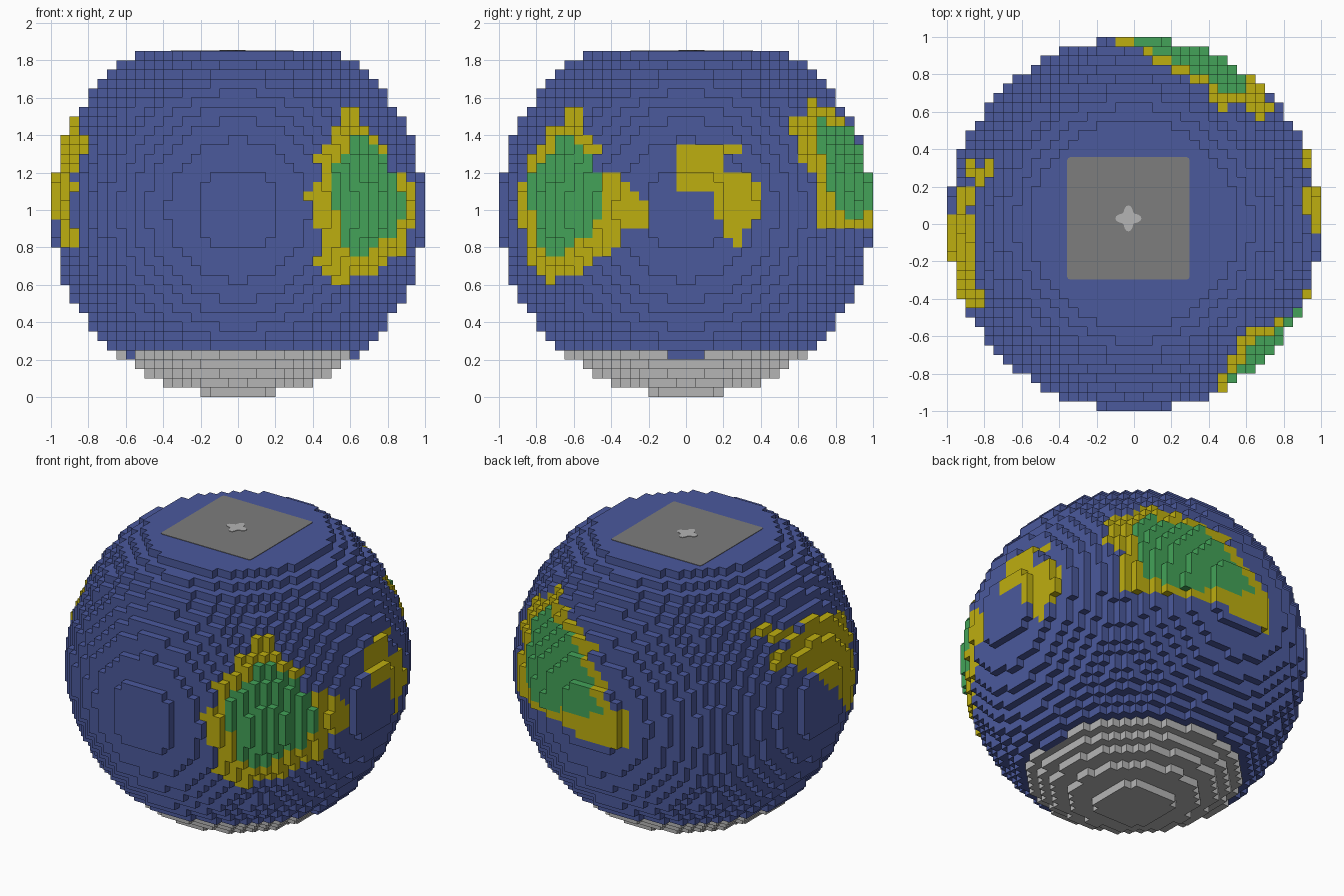
import bpy
import bmesh
from math import cos, sin, pi
from mathutils import Vector

CELL = 0.05                     # edge length of one block
HALF = 20                       # blocks from the centre to the surface
FLAT_TOP = 17                   # the ball is cut off above this layer
TOP_Z = (HALF + FLAT_TOP) * CELL

old_cube = bpy.data.objects.get("Cube")
if old_cube:
    bpy.data.objects.remove(old_cube, do_unlink=True)


def make_material(name, rgb):
    mat = bpy.data.materials.new(name)
    mat.use_nodes = True
    colour = (*rgb, 1.0)
    mat.diffuse_color = colour
    shader = mat.node_tree.nodes["Principled BSDF"]
    shader.inputs["Base Color"].default_value = colour
    shader.inputs["Roughness"].default_value = 0.9
    return mat


ocean_blue = make_material("ocean blue", (0.07, 0.10, 0.335))
sand_yellow = make_material("sand yellow", (0.515, 0.425, 0.005))
grass_green = make_material("grass green", (0.056, 0.365, 0.098))
ice_grey = make_material("ice grey", (0.46, 0.46, 0.46))
stone_grey = make_material("stone grey", (0.205, 0.205, 0.205))


def inside(u, v, outline):
    """Even-odd test of a point against a closed outline."""
    hit = False
    for (u1, v1), (u2, v2) in zip(outline, outline[1:] + outline[:1]):
        if (v1 > v) != (v2 > v) and u < u1 + (v - v1) * (u2 - u1) / (v2 - v1):
            hit = not hit
    return hit


# Coast outlines: distance along the coast, height
front_beach = [
    (0, 1.56), (-.15, 1.46), (-.3, 1.36), (-.43, 1.26), (-.44, 1.16),
    (-.52, 1.1), (-.5, 1), (-.44, .9), (-.42, .7), (-.28, .67),
    (-.18, .6), (-.1, .65), (.1, .65), (.25, .7), (.42, .75),
    (.57, .8), (.6, .89), (.78, .9), (.79, 1.05), (.66, 1.06),
    (.58, 1.2), (.34, 1.21), (.3, 1.35), (.15, 1.43), (.05, 1.55)]
front_meadow = [
    (-.05, 1.4), (-.1, 1.3), (-.32, 1.2), (-.37, 1.05), (-.28, .97),
    (-.24, .8), (-.12, .75), (.02, .76), (.16, .81), (.33, .88),
    (.44, .96), (.43, 1.19), (.32, 1.21), (.23, 1.3), (.1, 1.4)]
back_beach = [
    (.1, 1.5), (.13, 1.4), (.11, 1.26), (0, 1.2), (-.01, .9),
    (-.8, .9), (-.98, .85), (-1.19, .86), (-1.2, 1.03), (-1.05, 1.2),
    (-.85, 1.43), (-.5, 1.52), (-.22, 1.6), (-.12, 1.6), (-.08, 1.52)]
back_meadow = [
    (-.12, 1.38), (-.15, 1.22), (-.17, 1), (-.45, .95), (-.85, 1),
    (-1.12, 1.05), (-.9, 1.27), (-.65, 1.44), (-.2, 1.48)]
right_beach = [
    (-.05, 1.1), (-.05, 1.3), (0, 1.35), (.3, 1.35), (.3, 1.3),
    (.2, 1.3), (.2, 1.22), (.35, 1.22), (.4, 1.1), (.4, .95),
    (.3, .9), (.3, .8), (.25, .8), (.2, .9), (.15, 1), (.15, 1.1)]
left_beach = [
    (.4, 1.57), (.4, 1.5), (.16, 1.43), (.37, 1.4), (.37, 1.33),
    (.18, 1.27), (0, 1.15), (-.15, 1), (-.3, .81), (-.42, .81),
    (-.47, .95), (-.42, 1.2), (-.5, 1.35), (-.25, 1.42), (0, 1.52),
    (.05, 1.46), (.2, 1.5)]


def part_of(cell):
    """Choose the part a block belongs to from its position."""
    i, j, k = cell
    x, y, z = ((n + 0.5) * CELL for n in cell)
    z += HALF * CELL
    if k < -15:
        rim_gap = k == -16 and (i == 12 or (i == -12 and j < 0))
        return "ocean" if rim_gap else "polar_cap"
    if x > 0 and y < 0 and inside(x + y, z, front_beach):
        return "meadows" if inside(x + y, z, front_meadow) else "beaches"
    if y > 0 and x > -0.4 and inside(x - y, z, back_beach):
        return "meadows" if inside(x - y, z, back_meadow) else "beaches"
    if inside(y, z, right_beach if x > 0 else left_beach) and abs(x) > 0.6:
        return "beaches"
    return "ocean"


def solid(cell):
    i, j, k = cell
    radius_sq = sum((n + 0.5) ** 2 for n in cell)
    return k < FLAT_TOP and radius_sq <= HALF ** 2


def add_block_face(bm, cell, axis, side):
    """Add the outer square of a block on one side."""
    centre = Vector([(n + 0.5) * CELL for n in cell])
    centre.z += HALF * CELL
    normal, across = Vector((0, 0, 0)), Vector((0, 0, 0))
    normal[axis] = side
    across[(axis + 1) % 3] = 1
    up = normal.cross(across)
    corners = [across + up, up - across, -across - up, across - up]
    h = CELL / 2
    bm.faces.new([bm.verts.new(centre + (normal + c) * h) for c in corners])


def finish(bm, name, mat):
    mesh = bpy.data.meshes.new(name)
    bm.to_mesh(mesh)
    bm.free()
    mesh.materials.append(mat)
    obj = bpy.data.objects.new(name, mesh)
    bpy.context.collection.objects.link(obj)
    return obj


# Block globe: only the outward squares of each part
parts = {"ocean": ocean_blue, "polar_cap": ice_grey,
         "beaches": sand_yellow, "meadows": grass_green}
meshes = {name: bmesh.new() for name in parts}
span = range(-HALF, HALF)
blocks = {(i, j, k) for i in span for j in span for k in span
          if solid((i, j, k))}
for cell in sorted(blocks):
    open_sides = []
    for axis in range(3):
        for side in (-1, 1):
            neighbour = list(cell)
            neighbour[axis] += side
            if tuple(neighbour) not in blocks:
                open_sides.append((axis, side))
    if open_sides:
        bm = meshes[part_of(cell)]
        for axis, side in open_sides:
            add_block_face(bm, cell, axis, side)
for name, mat in parts.items():
    bm = meshes[name]
    bmesh.ops.remove_doubles(bm, verts=bm.verts, dist=CELL / 100)
    finish(bm, name, mat)


def add_plate(name, outline, bottom, thickness, mat):
    """Thin flat plate with the given outline."""
    bm = bmesh.new()
    base = bm.faces.new([bm.verts.new((x, y, bottom)) for x, y in outline])
    grown = bmesh.ops.extrude_face_region(bm, geom=[base])["geom"]
    top = [v for v in grown if isinstance(v, bmesh.types.BMVert)]
    bmesh.ops.translate(bm, verts=top, vec=(0, 0, thickness))
    bmesh.ops.recalc_face_normals(bm, faces=bm.faces)
    return finish(bm, name, mat)


# Rounded square plate on the flat top, with a four-lobed dot in the middle
MID_X, MID_Y, REACH, ROUND = -0.03, 0.03, 0.327, 0.015
square = []
for quarter in range(4):
    turn = pi / 4 + quarter * pi / 2
    corner = (REACH - ROUND) * 2 ** 0.5
    for step in (-1, 0, 1):
        bend = turn + step * pi / 4
        square.append((MID_X + corner * cos(turn) + ROUND * cos(bend),
                       MID_Y + corner * sin(turn) + ROUND * sin(bend)))
add_plate("top_plate", square, TOP_Z, 0.003, stone_grey)

dot = []
for step in range(32):
    a = step * pi / 16
    r = 0.055 + 0.015 * cos(4 * a)
    dot.append((MID_X + r * cos(a), MID_Y + r * sin(a)))
add_plate("top_dot", dot, TOP_Z + 0.003, 0.003, ice_grey)
